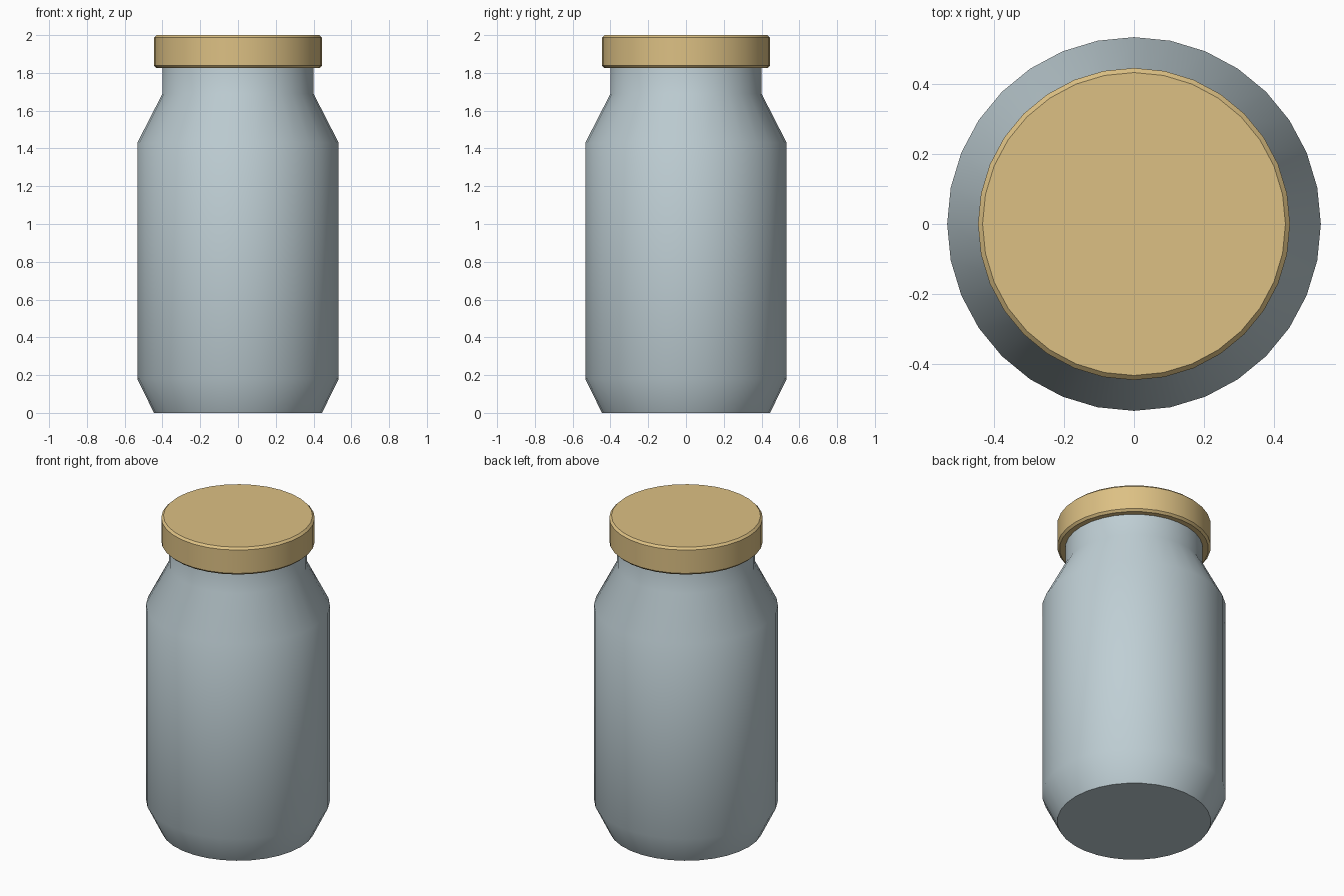
import bpy
import bmesh
from math import cos, sin, pi, radians

SIDES = 32

cube = bpy.data.objects.get("Cube")
if cube:
    bpy.data.objects.remove(cube, do_unlink=True)


def make_material(name, color):
    mat = bpy.data.materials.new(name)
    mat.use_nodes = True
    mat.diffuse_color = color
    mat.node_tree.nodes["Principled BSDF"].inputs["Base Color"].default_value = color
    return mat


def lathe(name, profile, mat):
    """Closed round solid from (radius, height) points, bottom to top."""
    bm = bmesh.new()
    rings = [[bm.verts.new((r * cos(2 * pi * i / SIDES), r * sin(2 * pi * i / SIDES), z))
              for i in range(SIDES)] for r, z in profile]
    for low, high in zip(rings, rings[1:]):
        for i in range(SIDES):
            j = (i + 1) % SIDES
            bm.faces.new((low[i], low[j], high[j], high[i]))
    bm.faces.new(rings[0][::-1])
    bm.faces.new(rings[-1])
    mesh = bpy.data.meshes.new(name)
    bm.to_mesh(mesh)
    bm.free()
    mesh.materials.append(mat)
    obj = bpy.data.objects.new(name, mesh)
    bpy.context.collection.objects.link(obj)
    bpy.ops.object.select_all(action='DESELECT')
    obj.select_set(True)
    bpy.context.view_layer.objects.active = obj
    bpy.ops.object.shade_smooth_by_angle(angle=radians(30))
    return obj


glass = make_material("blue_grey_glass", (0.52, 0.62, 0.66, 1))
cork = make_material("tan_lid", (0.72, 0.53, 0.23, 1))

# Jar: tapered foot, straight wall, sloped shoulder, neck reaching into the lid
lathe("jar_body", [(0.445, 0), (0.533, 0.18), (0.533, 1.43), (0.40, 1.69), (0.40, 1.9)], glass)

# Lid: short disc with chamfered rims
bottom, top, radius, chamfer = 1.825, 2.0, 0.445, 0.013
lathe("lid", [(radius - chamfer, bottom), (radius, bottom + chamfer),
              (radius, top - chamfer), (radius - chamfer, top)], cork)
